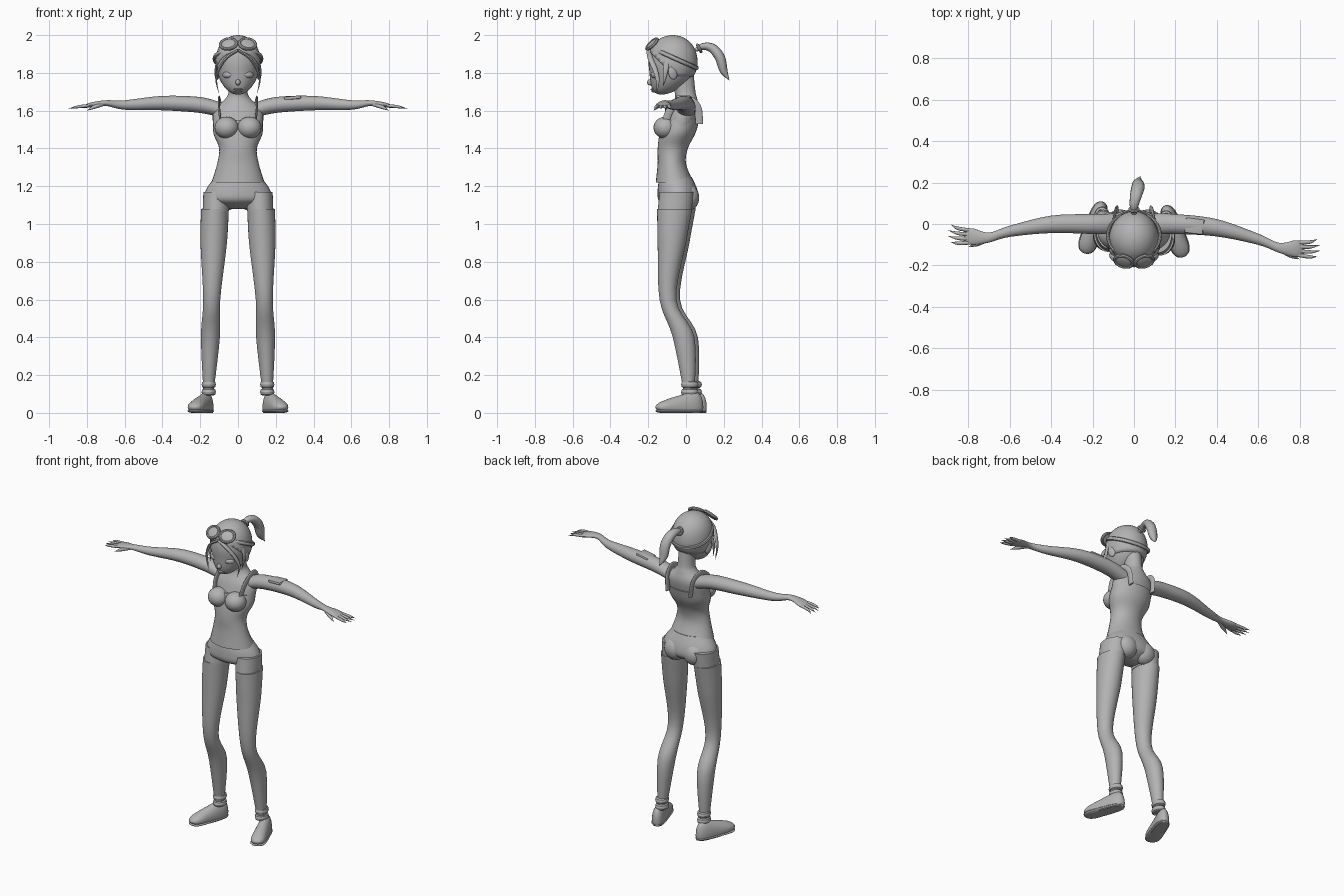
import bpy, bmesh, math
from mathutils import Vector

if "Cube" in bpy.data.objects:
    bpy.data.objects.remove(bpy.data.objects["Cube"])

grey = bpy.data.materials.new("plain_grey")
grey.use_nodes = True
grey.diffuse_color = (0.45, 0.45, 0.45, 1)
grey.node_tree.nodes["Principled BSDF"].inputs["Base Color"].default_value = grey.diffuse_color
made = []
X, Y, Z = Vector((1, 0, 0)), Vector((0, 1, 0)), Vector((0, 0, 1))


def finish(name, bm, location=(0, 0, 0), rotation=(0, 0, 0), scale=(1, 1, 1)):
    bmesh.ops.recalc_face_normals(bm, faces=bm.faces[:])
    mesh = bpy.data.meshes.new(name)
    bm.to_mesh(mesh)
    bm.free()
    mesh.materials.append(grey)
    part = bpy.data.objects.new(name, mesh)
    part.location, part.rotation_euler, part.scale = location, rotation, scale
    bpy.context.collection.objects.link(part)
    made.append(part)
    return part


def spline(rows, steps):
    """Smooth curve through rows of any width."""
    padded = [rows[0], *rows, rows[-1]]
    result = []
    for a, b, c, d in zip(padded, padded[1:], padded[2:], padded[3:]):
        for step in range(steps):
            t = step / steps
            result.append([q + t * (r - p + t * (2 * p - 5 * q + 4 * r - s
                                                 + t * (3 * (q - r) + s - p))) / 2
                           for p, q, r, s in zip(a, b, c, d)])
    return result + [list(rows[-1])]


def sweep(name, rows, axis=None, up=Z, sides=24, steps=5, cuts=()):
    """Skin of ellipses along a path; each row is x, y, z, half side, half up."""
    points = spline(rows, steps)
    centres = [Vector(point[:3]) for point in points]
    bm = bmesh.new()
    rings = []
    for i, (centre, point) in enumerate(zip(centres, points)):
        ahead = centres[min(i + 1, len(centres) - 1)]
        forward = axis or (ahead - centres[max(i - 1, 0)]).normalized()
        side = up.cross(forward).normalized()
        over = forward.cross(side)
        wide, tall = (max(radius, 0.001) for radius in point[3:])
        ring = []
        for k in range(sides):
            angle = math.tau * k / sides
            spot = centre + side * wide * math.cos(angle) + over * tall * math.sin(angle)
            spot.z = max(spot.z, 0)
            ring.append(bm.verts.new(spot))
        rings.append(ring)
    for lower, upper in zip(rings, rings[1:]):
        for k in range(sides):
            bm.faces.new((lower[k], lower[k - 1], upper[k - 1], upper[k]))
    bm.faces.new(rings[0])
    bm.faces.new(rings[-1])
    for place, normal in cuts:
        bmesh.ops.bisect_plane(bm, geom=bm.verts[:] + bm.edges[:] + bm.faces[:],
                               plane_co=place, plane_no=normal, clear_inner=True)
    return finish(name, bm)


def column(name, rows, x=0, lean=0, shift=0):
    """Upright part; each row is height, half width, front, back."""
    sweep(name, [(x - lean * z, (front + back) / 2 + shift, z, width, (back - front) / 2)
                 for z, width, front, back in rows], axis=Z, up=Y, sides=32)


def pointed(t):
    return 1 - t ** 4


def leaf(t):
    return (1 - t ** 3) * (0.4 + 1.6 * t)


def tube(name, path, wide, thick, shape=pointed, up=Z):
    last = len(path) - 1
    sweep(name, [(*spot, wide * shape(i / last), thick * shape(i / last))
                 for i, spot in enumerate(path)], up=up, sides=12)


def ball(name, location, scale, rotation=(0, 0, 0)):
    bm = bmesh.new()
    bmesh.ops.create_uvsphere(bm, u_segments=24, v_segments=14, radius=1)
    finish(name, bm, location, rotation, scale)


def hoop(name, location, major, minor, rotation=(0, 0, 0), scale=(1, 1, 1)):
    bpy.ops.mesh.primitive_torus_add(major_radius=major, minor_radius=minor, location=location,
                                     rotation=rotation, major_segments=36, minor_segments=8)
    part = bpy.context.object
    part.name, part.scale = name, scale
    part.data.materials.append(grey)
    made.append(part)


# Torso, neck and clothing
column("upper_body", [(1.5, .13, -.12, .05), (1.6, .13, -.09, .07), (1.66, .07, -.06, .06),
                      (1.7, .05, -.06, .05), (1.8, .05, -.08, .04)])
column("shirt", [(1.22, .14, -.16, .04), (1.32, .11, -.15, 0), (1.4, .1, -.15, .01),
                 (1.48, .13, -.14, .05), (1.55, .13, -.12, .07)])
column("shorts", [(1.25, .12, -.14, .03), (1.18, .17, -.15, .06), (1.12, .17, -.14, .06),
                  (1.08, .05, -.06, 0)])


# Head and hair: an egg that narrows and moves forward toward the chin
def skull(size):
    rows = []
    for i in range(25):
        u = -math.cos(math.pi * i / 24)
        low = min(u, 0)
        width = size * .12 * math.sqrt(max(0, 1 - abs(u) ** 2.5)) * (1 + low / 5)
        rows.append((0, -.07 - .06 * low * low, 1.84 + .16 * size * u, width, width * 1.1))
    return rows


sweep("head", skull(.97), axis=Z, up=Y, sides=32, steps=1)
hair = sweep("hair_cap", skull(1), axis=Z, up=Y, sides=36, steps=1,
             cuts=[((0, -.2, 1.92), Y + Z), ((0, 0, 1.78), Z)])
shell = hair.modifiers.new("thickness", "SOLIDIFY")
shell.thickness = 0.01
tube("ponytail", [(0, .05, 1.92), (0, .09, 1.94), (.01, .14, 1.93), (.02, .18, 1.88),
                  (.02, .2, 1.81), (.03, .23, 1.76)], .03, .025, leaf, Y + Z)
hoop("hair_tie", (0, .07, 1.93), .02, .008, (-1.1, 0, 0))
hoop("goggle_strap", (0, -.055, 1.875), .124, .008, (-.42, 0, 0), (1.02, 1, 1.5))
ball("nose", (0, -.19, 1.75), (.013, .017, .016))
ball("upper_lip", (0, -.175, 1.713), (.024, .013, .006))
ball("lower_lip", (0, -.17, 1.703), (.02, .013, .007))

for s, side in ((1, "left_"), (-1, "right_")):
    def mirrored(*path):
        return [(s * x, y, z) for x, y, z in path]

    # Face and hair strands
    ball(side + "eyelid", (s * .054, -.165, 1.79), (.03, .018, .018), (0, 0, s * .45))
    ball(side + "ear", (s * .11, -.07, 1.8), (.012, .024, .036), (.25, 0, s * .3))
    tube(side + "fringe", mirrored((0, -.195, 1.92), (.06, -.19, 1.88), (.1, -.165, 1.82),
                                   (.115, -.15, 1.76), (.1, -.155, 1.69)), .007, .014, up=Y)
    tube(side + "side_lock", mirrored((.11, -.1, 1.87), (.12, -.11, 1.8), (.11, -.12, 1.73)),
         .005, .013, up=Y)

    # Goggles resting on the hair
    tilt = (.82, 0, s * .3)
    hoop(side + "goggle_rim", (s * .05, -.18, 1.953), .044, .009, tilt, (1, .85, 1))
    ball(side + "goggle_lens", (s * .05, -.18, 1.952), (.043, .037, .01), tilt)

    # Shirt straps, bust and seat
    tube(side + "shirt_strap", mirrored((.09, -.11, 1.53), (.1, -.08, 1.61), (.1, 0, 1.66),
                                        (.09, .06, 1.62), (.08, .07, 1.53)),
         .02, .006, lambda t: 1, up=X)
    ball(side + "bust", (s * .06, -.11, 1.51), (.064, .062, .058))
    ball(side + "seat", (s * .066, .01, 1.14), (.07, .06, .07))

    # Legs; the right one stands slightly further back
    back = 0 if s > 0 else .018
    column(side + "shorts_leg", [(1.17, .07, -.14, .04), (1.07, .07, -.15, .03)],
           s * .16, s * .04, back)
    column(side + "leg", [(1.08, .073, -.153, .033), (.9, .07, -.15, 0), (.6, .045, -.14, -.05),
                          (.4, .05, -.07, .045), (.1, .026, -.01, .045)],
           s * .16, s * .035, back)

    # Shoes: rounded outline from heel to toe, sloping down from the ankle
    def outline(margin, height):
        rows = []
        for i in range(17):
            t = (1 - math.cos(math.pi * i / 16)) / 2
            rounding = math.sqrt(1 - abs(2 * t - 1) ** 5)
            low, high = height(t)
            rows.append((s * (.15 + .09 * t), .09 + back - .25 * t, low,
                         (.037 + .01 * t + margin) * rounding, high * rounding))
        return rows

    sweep(side + "shoe", outline(0, lambda t: (.03, .1 - .075 * t)), steps=1)
    sweep(side + "shoe_sole", outline(.004, lambda t: (.01, .012)), steps=1)
    for z in (.11, .15):
        hoop(side + "ankle_band", (s * .155, .02 + back, z), .03, .012, scale=(.9, 1.1, 1.5))

    # Arms and hands follow one forward-curving line, further forward on the left
    def along(x, offset, z):
        reach = max(0, x - .25)
        bend = min(1, reach / .45)
        return s * x, offset - .09 * bend * bend - s * .055 * reach, z

    sweep(side + "arm", [(*along(x, 0, z), wide, tall) for x, z, wide, tall in
                         [(.08, 1.6, .05, .04), (.2, 1.63, .048, .042), (.4, 1.64, .042, .038),
                          (.6, 1.63, .027, .025), (.7, 1.64, .024, .015),
                          (.78, 1.63, .04, .013), (.82, 1.62, .03, .006)]], axis=s * X)
    for i, finger in enumerate(("index", "middle", "ring", "little")):
        spread = .02 * i - .03
        length = .9 - .007 * (i - 1.5) ** 2
        tube(side + finger + "_finger", [along(.79, spread, 1.627), along(.85, spread * 1.2, 1.62),
                                         along(length, spread * 1.4 + .01, 1.61)], .009, .008)
    tube(side + "thumb", [along(.71, -.01, 1.636), along(.76, -.035, 1.62),
                          along(.8, -.05, 1.6)], .012, .011)

# Pad strapped on the left upper arm
bm = bmesh.new()
bmesh.ops.create_cube(bm, size=1)
bmesh.ops.scale(bm, vec=(.09, .075, .018), verts=bm.verts[:])
bmesh.ops.bevel(bm, geom=bm.edges[:], offset=.007, segments=2, affect='EDGES', profile=.5)
finish("arm_pad", bm, (.292, -.01, 1.668), (0, -.1, -.12))

bpy.ops.object.select_all(action='DESELECT')
for part in made:
    part.select_set(True)
bpy.context.view_layer.objects.active = made[0]
bpy.ops.object.shade_smooth_by_angle(angle=math.radians(40))
